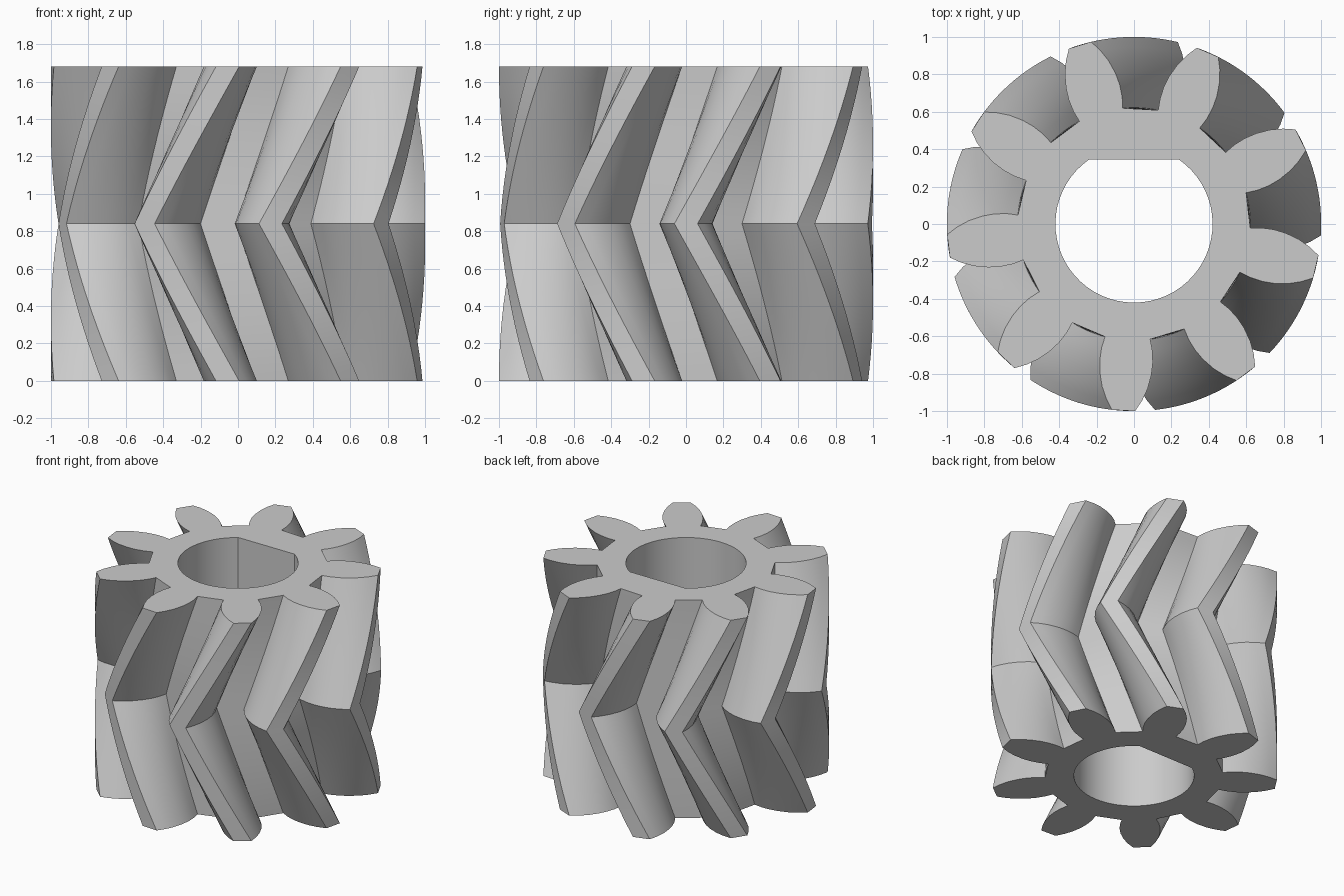
import bpy
import bmesh
from math import sin, cos, asin, pi, radians, hypot, atan2

cube = bpy.data.objects.get("Cube")
if cube:
    bpy.data.objects.remove(cube, do_unlink=True)

TEETH = 9
HEIGHT = 1.68
STEPS = 12                      # slices in each half
END_ANGLE = radians(266.8)      # tooth direction at both ends
TWIST = radians(-26.8)          # turn from an end to the middle
BORE, FLAT_Y = 0.42, 0.345

# Half of one tooth: distance from the axis, half width
FLANK = [(0.61, 0.121), (0.67, 0.136), (0.735, 0.142), (0.80, 0.138),
         (0.875, 0.122), (0.94, 0.096), (0.998, 0.062)]


def gear_outline():
    """Whole toothed outline as polar points."""
    half = [(hypot(r, w), atan2(w, r)) for r, w in FLANK]
    tooth = [(r, -a) for r, a in half] + half[::-1]
    return [(r, a + i * 2 * pi / TEETH) for i in range(TEETH) for r, a in tooth]


def bore_outline(segments=48):
    """Round hole with a flat on the back side."""
    start = pi - asin(FLAT_Y / BORE)
    sweep = pi + 2 * asin(FLAT_Y / BORE)
    return [(BORE, start + sweep * i / segments) for i in range(segments + 1)]


def add_loop(bm, outline, turn, z):
    return [bm.verts.new((r * cos(a + turn), r * sin(a + turn), z)) for r, a in outline]


def add_wall(bm, low, high):
    for i in range(len(low)):
        j = (i + 1) % len(low)
        bm.faces.new((low[i], low[j], high[j], high[i]))


def add_cap(bm, outer, inner):
    edges = []
    for loop in (outer, inner):
        for a, b in zip(loop, loop[1:] + loop[:1]):
            edges.append(bm.edges.get((a, b)) or bm.edges.new((a, b)))
    bmesh.ops.triangle_fill(bm, edges=edges, use_beauty=True)


bm = bmesh.new()

# Herringbone teeth: twist to the middle, then back
outline = gear_outline()
layers = []
for k in range(2 * STEPS + 1):
    share = 1 - abs(k - STEPS) / STEPS
    layers.append(add_loop(bm, outline, END_ANGLE + TWIST * share, HEIGHT * k / (2 * STEPS)))
for low, high in zip(layers, layers[1:]):
    add_wall(bm, low, high)

# Shaft hole and end faces
hole = bore_outline()
hole_low, hole_high = add_loop(bm, hole, 0, 0), add_loop(bm, hole, 0, HEIGHT)
add_wall(bm, hole_low, hole_high)
add_cap(bm, layers[0], hole_low)
add_cap(bm, layers[-1], hole_high)
bmesh.ops.recalc_face_normals(bm, faces=bm.faces[:])

mesh = bpy.data.meshes.new("herringbone_gear")
bm.to_mesh(mesh)
bm.free()
gear = bpy.data.objects.new("herringbone_gear", mesh)
bpy.context.collection.objects.link(gear)

# Plain grey finish
grey = bpy.data.materials.new("light_grey")
grey.use_nodes = True
colour = (0.6, 0.6, 0.6, 1)
grey.diffuse_color = colour
grey.node_tree.nodes["Principled BSDF"].inputs["Base Color"].default_value = colour
mesh.materials.append(grey)

bpy.ops.object.select_all(action="DESELECT")
gear.select_set(True)
bpy.context.view_layer.objects.active = gear
bpy.ops.object.shade_smooth_by_angle(angle=radians(30))
